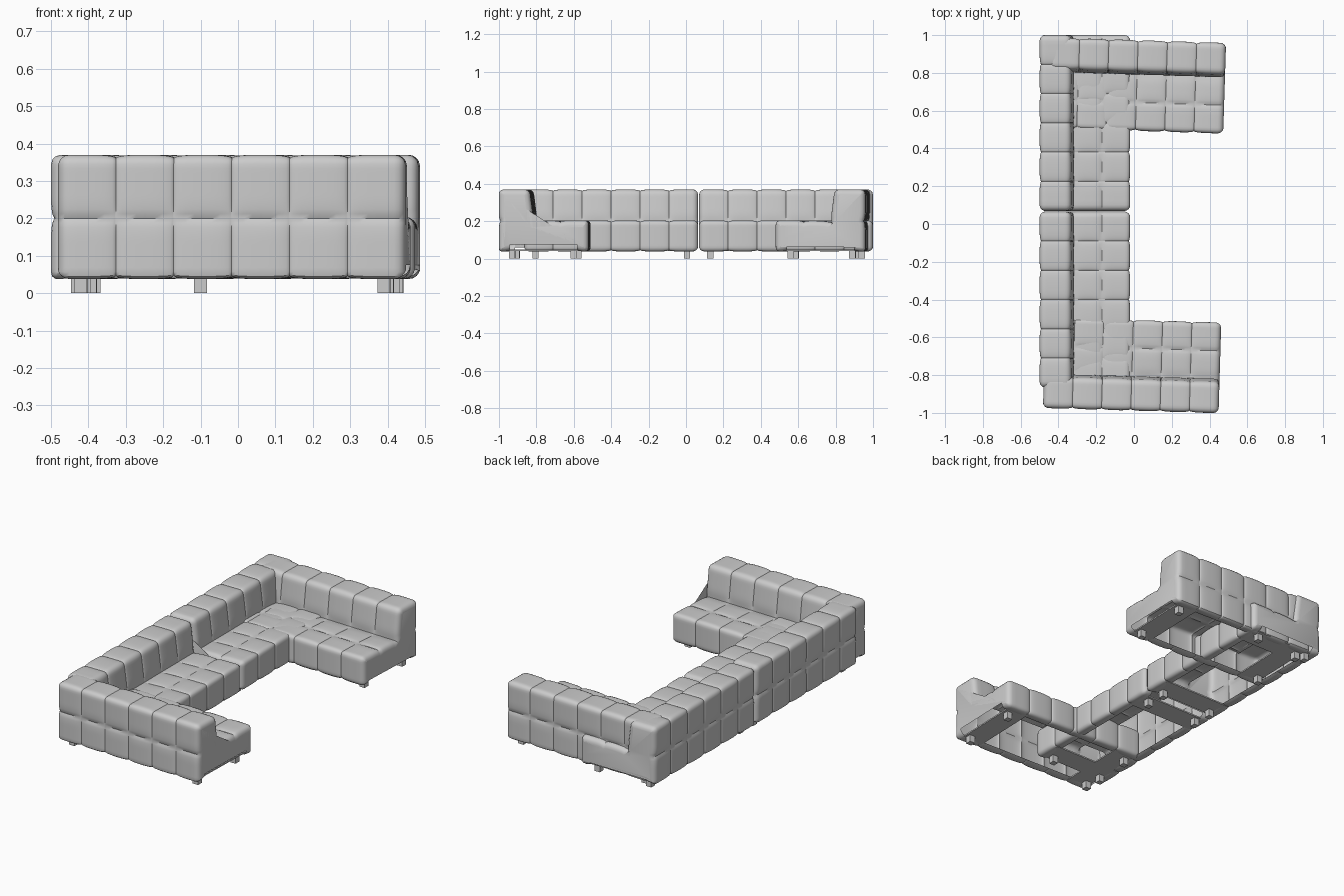
import bpy, bmesh, math
from mathutils import Vector

if "Cube" in bpy.data.objects:
    bpy.data.objects.remove(bpy.data.objects["Cube"])

LENGTH, DEPTH, CELLS = 0.93, 0.48, 6
PUFF, SOFT, END_R = 0.009, 0.06, 0.03


def rounded(pts, r):
    """Polyline with its inner corners turned into small curves."""
    pts = [Vector(p) for p in pts]
    out = [pts[0]]
    for a, b, c in zip(pts, pts[1:], pts[2:]):
        p, q = b + (a - b).normalized() * r, b + (c - b).normalized() * r
        for k in range(7):
            t = k / 6
            out.append(p * (1 - t) ** 2 + b * 2 * t * (1 - t) + q * t * t)
    return out + [pts[-1]]


def resample(path, step):
    """Evenly spaced points with their distance to the nearest path end."""
    lens = [(b - a).length for a, b in zip(path, path[1:])]
    total = sum(lens)
    n = max(8, round(total / step))
    res = []
    for k in range(n + 1):
        s = d = total * k / n
        for i, l in enumerate(lens):
            if s <= l or i == len(lens) - 1:
                res.append((path[i].lerp(path[i + 1], s / l), min(d, total - d)))
                break
            s -= l
    return res


def dome(d, w):
    return math.sqrt(max(0, 1 - (1 - min(d / w, 1)) ** 2))


# Side profile (depth, height): each path is one puffed cushion strip
strips = [
    rounded([(0.06, 0.037), (0.0, 0.037), (0.0, 0.20)], 0.02),
    rounded([(0.0, 0.20), (0.0, 0.37), (0.165, 0.37), (0.187, 0.20)], 0.03),
    rounded([(0.187, 0.20), (0.33, 0.205)], 0.02),
    rounded([(0.33, 0.205), (0.48, 0.205), (0.48, 0.037), (0.42, 0.037)], 0.025),
]
profile = []
for i, s in enumerate(strips):
    pts = resample(s, 0.012)
    profile += pts if i == 0 else pts[1:]
normals = []
for i in range(len(profile)):
    a, b = profile[max(i - 1, 0)][0], profile[min(i + 1, len(profile) - 1)][0]
    t = (b - a).normalized()
    normals.append(Vector((-t.y, t.x)))

# Stations along the length, denser near the seams and the rounded ends
cell = LENGTH / CELLS
stations = [(c + f) * cell for c in range(CELLS)
            for f in (0, .02, .06, .12, .2, .35, .5, .65, .8, .88, .94, .98)] + [LENGTH]


def module_mesh():
    bm = bmesh.new()
    rows = []
    for x in stations:
        seam = min(abs(x - k * cell) for k in range(1, CELLS))
        end = min(x, LENGTH - x)
        row = []
        for (p, d), n in zip(profile, normals):
            off = PUFF * (dome(seam, SOFT) * dome(d, SOFT) - 1) - END_R * (1 - dome(end, END_R))
            q = p + n * off
            row.append(bm.verts.new((x - LENGTH / 2, q.x - DEPTH / 2, q.y)))
        rows.append(row)
    for a, b in zip(rows, rows[1:]):
        for j in range(len(a) - 1):
            bm.faces.new((a[j], b[j], b[j + 1], a[j + 1]))
    # flat side panels
    bm.faces.new(rows[0])
    bm.faces.new(rows[-1][::-1])
    me = bpy.data.meshes.new("sofa_module")
    bm.to_mesh(me)
    bm.free()
    return me


def box_mesh(name, boxes):
    """One mesh from a list of (centre, size) boxes."""
    bm = bmesh.new()
    for c, s in boxes:
        for v in bmesh.ops.create_cube(bm, size=1)["verts"]:
            v.co = Vector((v.co.x * s[0] + c[0], v.co.y * s[1] + c[1], v.co.z * s[2] + c[2]))
    me = bpy.data.meshes.new(name)
    bm.to_mesh(me)
    bm.free()
    return me


def place(name, mesh, loc, rot):
    ob = bpy.data.objects.new(name, mesh)
    bpy.context.collection.objects.link(ob)
    ob.location = (loc[0], loc[1], 0)
    ob.rotation_euler.z = math.radians(rot)
    return ob


sofa = module_mesh()
legs = box_mesh("legs", [((sx * 0.405, y, 0.0225), (0.034, 0.034, 0.045))
                         for sx in (-1, 1) for y in (-0.17, 0.16)])
plates = box_mesh("base_plates", [((sx * 0.37, 0, 0.045), (0.13, 0.43, 0.008)) for sx in (-1, 1)])

# Four identical modules: two along the back, one slightly turned at each end
layout = {
    "back_module_left": ((-0.26, 0.535), -90),
    "back_module_right": ((-0.26, -0.40), -90),
    "front_module": ((-0.01, -0.748), -1.7),
    "rear_module": ((0.015, 0.733), 178.2),
}
for name, (loc, rot) in layout.items():
    ob = place(name, sofa, loc, rot)
    place(name + "_legs", legs, loc, rot)
    place(name + "_base_plates", plates, loc, rot)

bpy.ops.object.select_all(action='DESELECT')
bpy.context.view_layer.objects.active = ob
ob.select_set(True)
bpy.ops.object.shade_smooth_by_angle(angle=math.radians(40))
